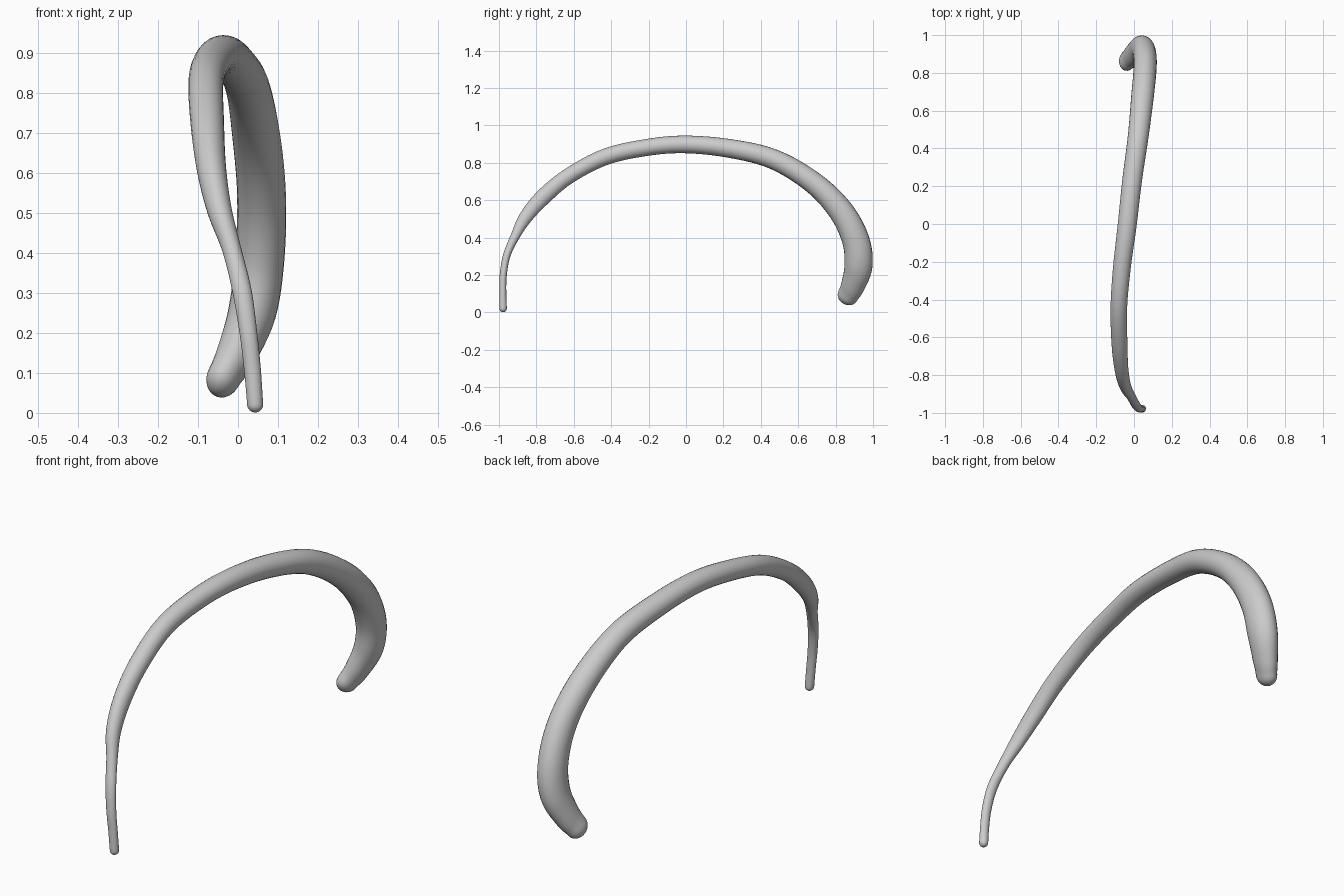
import bpy, bmesh, math
from mathutils import Vector

if "Cube" in bpy.data.objects:
    bpy.data.objects.remove(bpy.data.objects["Cube"])

# Horn stations: x, y, z, radius across the bend plane (x), radius in the bend plane
STATIONS = [
    (.043, -.978, .021, .020, .020),
    (.036, -.979, .11, .021, .018),
    (.026, -.977, .20, .022, .019),
    (.010, -.958, .305, .024, .020),
    (-.016, -.912, .41, .024, .025),
    (-.047, -.856, .51, .031, .036),
    (-.067, -.765, .615, .037, .043),
    (-.077, -.63, .727, .042, .042),
    (-.080, -.435, .83, .044, .044),
    (-.063, -.22, .88, .047, .045),
    (-.037, -.013, .898, .050, .047),
    (-.010, .23, .877, .052, .050),
    (.023, .47, .818, .055, .054),
    (.046, .685, .69, .060, .059),
    (.059, .83, .54, .061, .067),
    (.054, .908, .385, .062, .073),
    (.035, .922, .25, .060, .075),
    (-.005, .893, .145, .050, .064),
    (-.036, .865, .088, .042, .056),
]
SIDES, STEPS, CAP = 24, 6, 6


def spline(pts, steps):
    """Catmull-Rom through all five channels."""
    ext = [[2 * a - b for a, b in zip(pts[0], pts[1])]] + list(pts)
    ext.append([2 * a - b for a, b in zip(pts[-1], pts[-2])])
    ext[0][3:], ext[-1][3:] = pts[0][3:], pts[-1][3:]
    out = []
    for i in range(1, len(ext) - 2):
        for s in range(steps):
            t = s / steps
            out.append([.5 * (2 * b + (c - a) * t + (2 * a - 5 * b + 4 * c - d) * t * t
                              + (3 * b - a - 3 * c + d) * t ** 3)
                        for a, b, c, d in zip(*ext[i - 1:i + 3])])
    return out + [list(pts[-1])]


path = spline(STATIONS, STEPS)
centres = [Vector(p[:3]) for p in path]
bm = bmesh.new()
rings = []


def add_ring(c, tangent, rx, rn):
    normal = Vector((1, 0, 0)).cross(tangent).normalized()
    side = tangent.cross(normal).normalized()
    angles = [2 * math.pi * k / SIDES for k in range(SIDES)]
    rings.append([bm.verts.new(c + side * rx * math.cos(a) + normal * rn * math.sin(a))
                  for a in angles])


def tip_ring(i, tangent, sign, j):
    a = j / CAP * math.pi / 2
    rx, rn = path[i][3:]
    add_ring(centres[i] + tangent * sign * (rx + rn) / 2 * math.sin(a), tangent,
             rx * math.cos(a), rn * math.cos(a))


# Rounded thin tip, body, rounded thick tip
n = len(path)
tangents = [(centres[min(i + 1, n - 1)] - centres[max(i - 1, 0)]).normalized() for i in range(n)]
for j in range(CAP - 1, 0, -1):
    tip_ring(0, tangents[0], -1, j)
for i in range(n):
    add_ring(centres[i], tangents[i], *path[i][3:])
for j in range(1, CAP):
    tip_ring(n - 1, tangents[-1], 1, j)

# Skin the rings and close both ends with a pole
for r0, r1 in zip(rings, rings[1:]):
    for k in range(SIDES):
        m = (k + 1) % SIDES
        bm.faces.new((r0[k], r0[m], r1[m], r1[k]))
for ring, i, sign in ((rings[0], 0, -1), (rings[-1], n - 1, 1)):
    pole = bm.verts.new(centres[i] + tangents[i] * sign * sum(path[i][3:]) / 2)
    for k in range(SIDES):
        bm.faces.new((ring[k], ring[(k + 1) % SIDES], pole))
bmesh.ops.recalc_face_normals(bm, faces=bm.faces)

mesh = bpy.data.meshes.new("curved_horn")
bm.to_mesh(mesh)
bm.free()
mesh.shade_smooth()
horn = bpy.data.objects.new("curved_horn", mesh)
bpy.context.collection.objects.link(horn)
